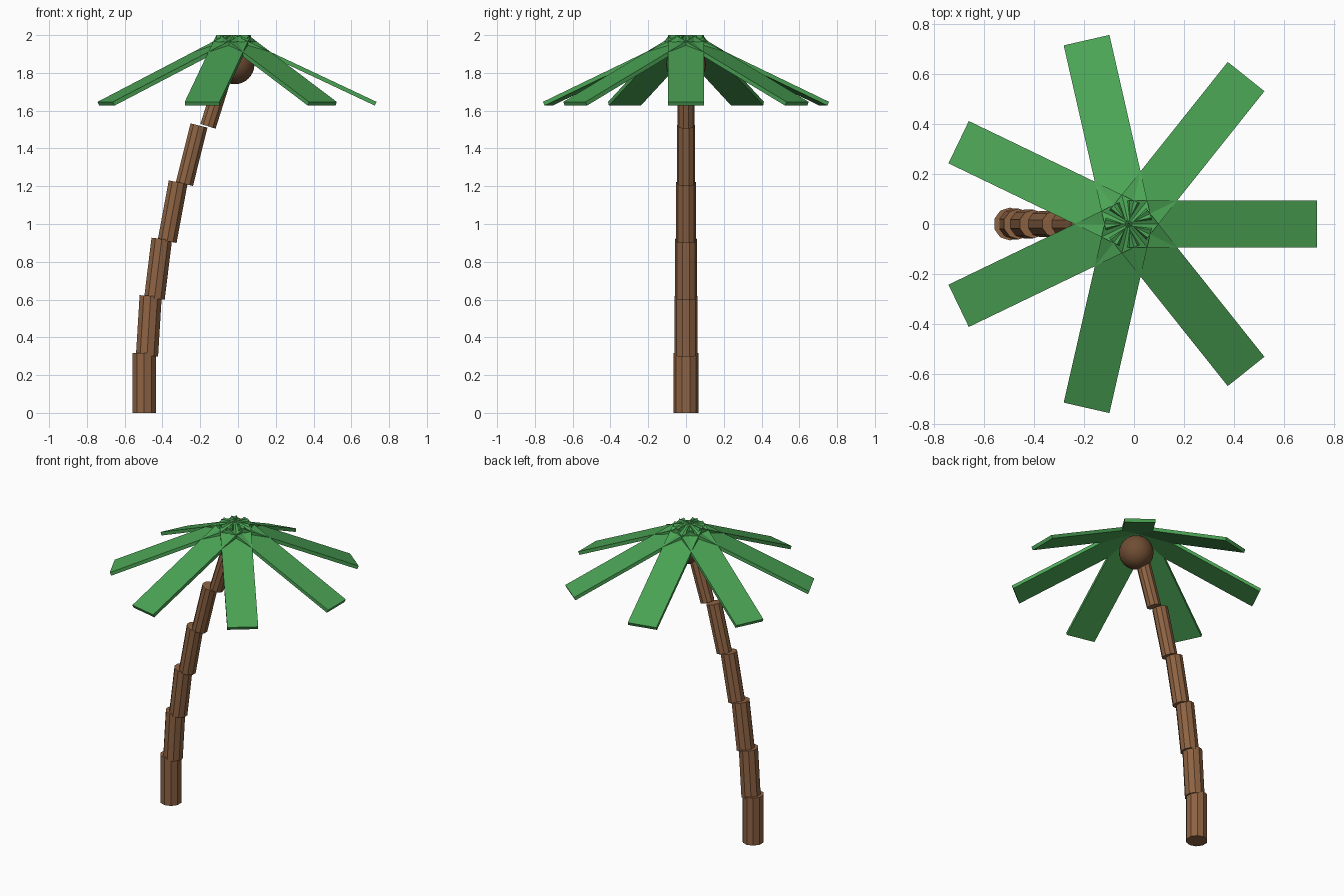
import bpy
import math
from mathutils import Matrix, Vector

cube = bpy.data.objects.get("Cube")
if cube:
    bpy.data.objects.remove(cube, do_unlink=True)


def make_material(name, rgb):
    mat = bpy.data.materials.new(name)
    mat.use_nodes = True
    color = (*rgb, 1.0)
    mat.diffuse_color = color
    bsdf = mat.node_tree.nodes["Principled BSDF"]
    bsdf.inputs["Base Color"].default_value = color
    bsdf.inputs["Roughness"].default_value = 0.8
    return mat


def finish(name, mat):
    obj = bpy.context.object
    obj.name = name
    obj.data.materials.append(mat)
    return obj


bark = make_material("bark brown", (0.27, 0.125, 0.056))
husk = make_material("coconut brown", (0.16, 0.075, 0.033))
leaf = make_material("leaf green", (0.07, 0.37, 0.09))

# Trunk: stacked, tapering ten-sided segments that lean further with height
SEGMENT_X = (-0.497, -0.472, -0.423, -0.346, -0.245, -0.111)
for i, x in enumerate(SEGMENT_X):
    bpy.ops.mesh.primitive_cylinder_add(
        vertices=10, radius=0.066 - 0.0043 * i, depth=0.318,
        location=(x, 0, 0.159 + 0.302 * i),
        rotation=(0, math.radians(3.5 * i), 0))
    finish(f"trunk_segment_{i + 1}", bark)

# Coconut under the crown
bpy.ops.mesh.primitive_uv_sphere_add(
    segments=32, ring_count=16, radius=0.105, location=(-0.018, 0, 1.845))
finish("coconut", husk)
bpy.ops.object.shade_smooth()

# Fronds: seven flat boards drooping from the crown centre
FRONDS = 7
LENGTH, WIDTH, THICK = 0.83, 0.188, 0.022
DROOP = math.radians(25.2)
crown = Vector((-0.022, 0, 2.0 - THICK / 2 * math.cos(DROOP)))
for i in range(FRONDS):
    bpy.ops.mesh.primitive_cube_add(size=1)
    frond = finish(f"frond_{i + 1}", leaf)
    shape = (Matrix.Translation((LENGTH / 2, 0, 0))
             @ Matrix.Diagonal((LENGTH, WIDTH, THICK, 1)))
    frond.data.transform(shape)
    frond.matrix_world = (Matrix.Translation(crown)
                          @ Matrix.Rotation(math.tau * i / FRONDS, 4, 'Z')
                          @ Matrix.Rotation(DROOP, 4, 'Y'))
